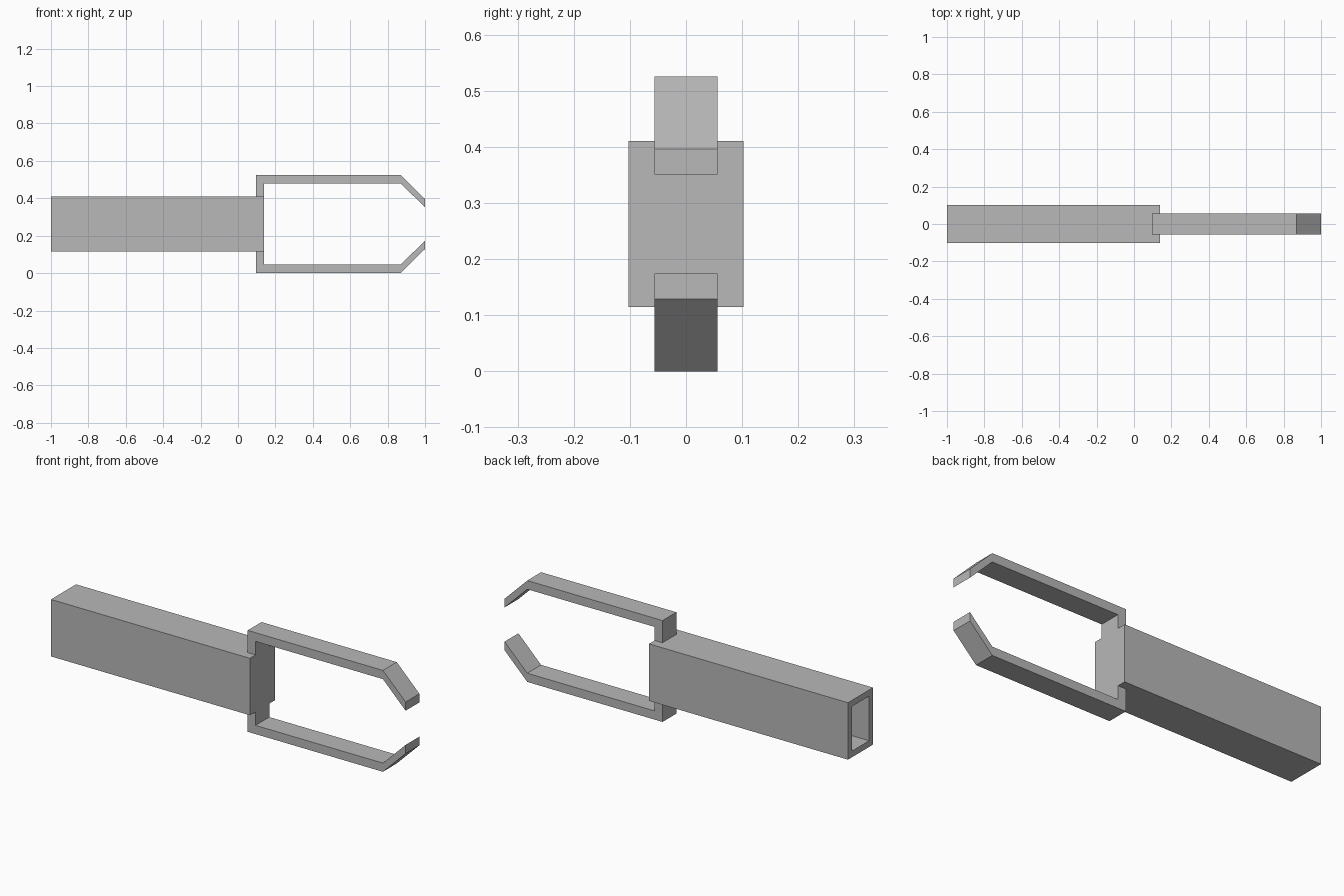
import bpy
import bmesh
from mathutils import Vector

cube = bpy.data.objects.get("Cube")
if cube:
    bpy.data.objects.remove(cube, do_unlink=True)

WALL = 0.045                  # thickness of handle wall and arm strip
HANDLE_END = 0.14
HALF_DEPTH, ARM_HALF = 0.1025, 0.0565
HANDLE_LOW, HANDLE_HIGH, TOP = 0.115, 0.41, 0.525

grey = bpy.data.materials.new("plain grey")
grey.use_nodes = True
colour = (0.48, 0.48, 0.48, 1)
grey.diffuse_color = colour
grey.node_tree.nodes["Principled BSDF"].inputs["Base Color"].default_value = colour


def finish(name, bm):
    bmesh.ops.recalc_face_normals(bm, faces=bm.faces)
    mesh = bpy.data.meshes.new(name)
    bm.to_mesh(mesh)
    bm.free()
    mesh.materials.append(grey)
    obj = bpy.data.objects.new(name, mesh)
    bpy.context.collection.objects.link(obj)


def prism(name, outline):
    """Extrude an (x, z) outline across the arm width."""
    bm = bmesh.new()
    face = bm.faces.new([bm.verts.new((x, -ARM_HALF, z)) for x, z in outline])
    moved = bmesh.ops.extrude_face_region(bm, geom=[face])["geom"]
    verts = [v for v in moved if isinstance(v, bmesh.types.BMVert)]
    bmesh.ops.translate(bm, verts=verts, vec=(0, 2 * ARM_HALF, 0))
    finish(name, bm)


# Hollow handle: box with its rear end inset and sunk to the end wall
bm = bmesh.new()
bmesh.ops.create_cube(bm, size=1)
length = HANDLE_END + 1
bmesh.ops.scale(bm, verts=bm.verts,
                vec=(length, 2 * HALF_DEPTH, HANDLE_HIGH - HANDLE_LOW))
bmesh.ops.translate(bm, verts=bm.verts,
                    vec=(HANDLE_END - length / 2, 0, (HANDLE_LOW + HANDLE_HIGH) / 2))
rear = min(bm.faces, key=lambda f: f.calc_center_median().x)
bmesh.ops.inset_region(bm, faces=[rear], thickness=WALL)
sunk = bmesh.ops.extrude_discrete_faces(bm, faces=[rear])["faces"][0]
bmesh.ops.translate(bm, verts=sunk.verts, vec=Vector((length - WALL, 0, 0)))
finish("handle", bm)

# Gripping arms: bent strip with a foot on the handle, mirrored in height
BEND, TIP_HIGH = 0.87, 0.396
arm = [(HANDLE_END - WALL, HANDLE_HIGH), (HANDLE_END - WALL, TOP), (BEND, TOP),
       (1, TIP_HIGH), (1, TIP_HIGH - WALL), (BEND, TOP - WALL),
       (HANDLE_END, TOP - WALL), (HANDLE_END, HANDLE_HIGH)]
prism("upper_arm", arm)
prism("lower_arm", [(x, TOP - z) for x, z in arm])
